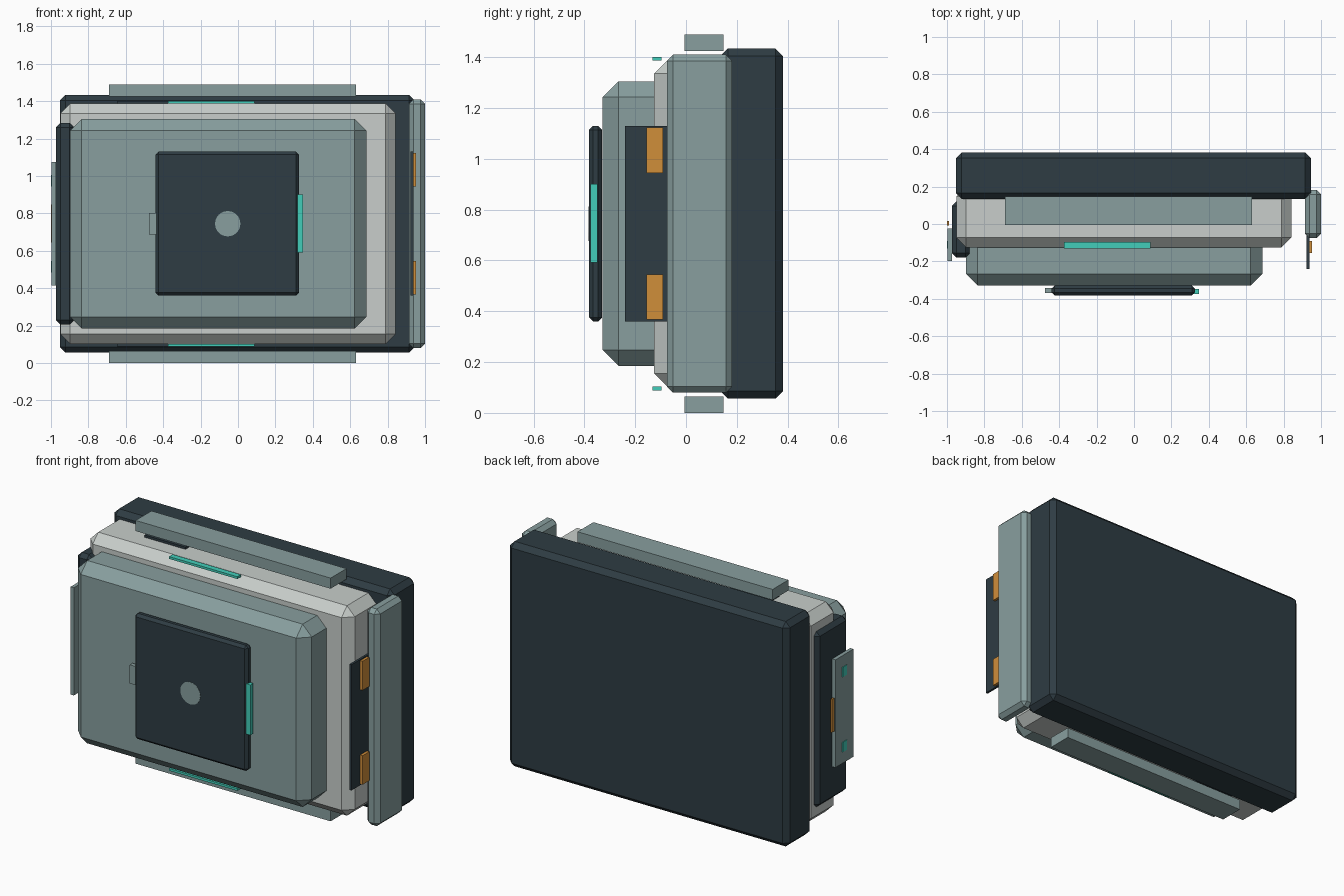
import bpy, bmesh, math
from mathutils import Matrix

if "Cube" in bpy.data.objects:
    bpy.data.objects.remove(bpy.data.objects["Cube"])


def material(name, r, g, b):
    def lin(c):
        c /= 255
        return c / 12.92 if c <= 0.04045 else ((c + 0.055) / 1.055) ** 2.4
    m = bpy.data.materials.new(name)
    m.diffuse_color = (lin(r), lin(g), lin(b), 1)
    m.use_nodes = True
    m.node_tree.nodes["Principled BSDF"].inputs["Base Color"].default_value = m.diffuse_color
    return m


DARK = material("dark slate", 46, 60, 67)
LIGHT = material("pale grey", 200, 206, 203)
GREY = material("grey green", 136, 159, 159)
TEAL = material("bright teal", 66, 206, 186)
ORANGE = material("amber", 208, 142, 58)
MID_Z = 0.745


def finish(name, bm, mat):
    me = bpy.data.meshes.new(name)
    bm.to_mesh(me)
    bm.free()
    me.materials.append(mat)
    ob = bpy.data.objects.new(name, me)
    bpy.context.collection.objects.link(ob)
    return ob


def box(name, mat, x, y, z, chamfer=0):
    """Box from (min, max) ranges, optionally with chamfered edges."""
    bm = bmesh.new()
    bmesh.ops.create_cube(bm, size=1)
    for v in bm.verts:
        for i, (lo, hi) in enumerate((x, y, z)):
            v.co[i] = lo if v.co[i] < 0 else hi
    if chamfer:
        bmesh.ops.bevel(bm, geom=bm.edges[:], offset=chamfer, segments=1,
                        profile=0.5, affect='EDGES')
    return finish(name, bm, mat)


def pair(name, mat, x, y, z, chamfer=0):
    """The same box above and mirrored below the middle height."""
    box("upper_" + name, mat, x, y, z, chamfer)
    box("lower_" + name, mat, x, y, (2 * MID_Z - z[1], 2 * MID_Z - z[0]), chamfer)


# main stacked slabs, back to front
box("back_slab", DARK, (-0.952, 0.945), (0.135, 0.382), (0.056, 1.434), 0.03)
box("main_body", LIGHT, (-0.95, 0.842), (-0.125, 0.2), (0.102, 1.388), 0.053)
box("front_panel", GREY, (-0.898, 0.686), (-0.328, -0.06), (0.185, 1.305), 0.062)

# front hatch with latch, light strip and round button
box("front_hatch", DARK, (-0.44, 0.326), (-0.382, -0.33), (0.36, 1.13), 0.016)
box("hatch_latch", GREY, (-0.475, -0.43), (-0.37, -0.343), (0.688, 0.802))
box("hatch_light", TEAL, (0.316, 0.347), (-0.375, -0.348), (0.592, 0.9))
disc = bmesh.new()
bmesh.ops.create_cone(disc, cap_ends=True, segments=24, radius1=0.068, radius2=0.068, depth=0.008,
                      matrix=Matrix.Translation((-0.055, -0.379, MID_Z)) @ Matrix.Rotation(math.pi / 2, 4, 'X'))
finish("round_button", disc, GREY)

# rails, light strips and vents at the top and bottom
pair("rail", GREY, (-0.69, 0.632), (-0.006, 0.147), (1.425, 1.49))
pair("light_strip", TEAL, (-0.375, 0.088), (-0.132, -0.097), (1.387, 1.401))
pair("vent", DARK, (-0.648, -0.37), (0.02, 0.12), (1.38, 1.402))

# right side: post, hinge plate and amber hinges
box("right_post", GREY, (0.914, 1.0), (-0.075, 0.182), (0.08, 1.41), 0.024)
box("hinge_plate", DARK, (0.923, 0.937), (-0.24, 0.02), (0.36, 1.13))
pair("hinge", ORANGE, (0.935, 0.953), (-0.155, -0.09), (0.945, 1.123))

# left side: block, cover plate and small markers
box("left_block", DARK, (-0.974, -0.876), (-0.18, 0.12), (0.207, 1.283), 0.024)
box("left_plate", GREY, (-0.996, -0.974), (-0.198, -0.024), (0.415, 1.075))
pair("left_marker", TEAL, (-1.0, -0.99), (-0.132, -0.09), (0.945, 1.005))
box("left_amber_bar", ORANGE, (-1.0, -0.99), (-0.008, 0.015), (0.645, 0.848))
